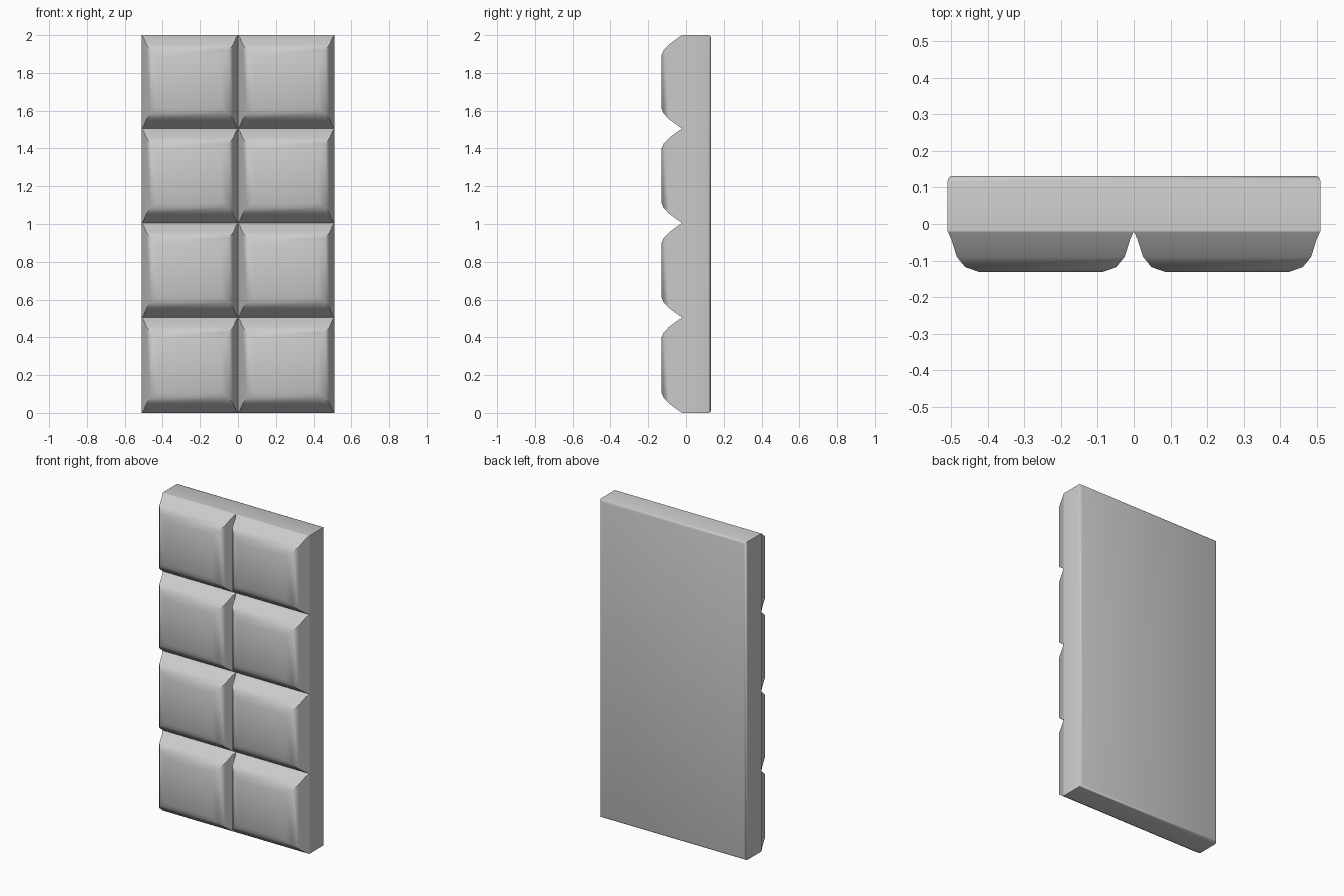
import bpy, bmesh, math

if "Cube" in bpy.data.objects:
    bpy.data.objects.remove(bpy.data.objects["Cube"])

HALF_W, HEIGHT, BACK, FRONT = 0.51, 2.0, 0.132, -0.02
# pillow edge profile: inset in x, inset in z, depth y
PROFILE = [(0, 0, FRONT), (0.010, 0.014, -0.042), (0.025, 0.050, -0.090),
           (0.048, 0.080, -0.118), (0.085, 0.110, -0.131)]


def finish(bm, name, angle):
    bmesh.ops.recalc_face_normals(bm, faces=bm.faces)
    mesh = bpy.data.meshes.new(name)
    bm.to_mesh(mesh)
    bm.free()
    obj = bpy.data.objects.new(name, mesh)
    bpy.context.collection.objects.link(obj)
    bpy.ops.object.select_all(action='DESELECT')
    bpy.context.view_layer.objects.active = obj
    obj.select_set(True)
    bpy.ops.object.shade_smooth_by_angle(angle=math.radians(angle))
    return obj


# flat slab behind the squares, with a softened back rim
bm = bmesh.new()
bmesh.ops.create_cube(bm, size=1)
for v in bm.verts:
    v.co.x *= 2 * HALF_W
    v.co.y = BACK if v.co.y > 0 else FRONT
    v.co.z = HEIGHT if v.co.z > 0 else 0
rim = [e for e in bm.edges if all(v.co.y > 0 for v in e.verts)]
bmesh.ops.bevel(bm, geom=rim, offset=0.013, segments=2, profile=0.5, affect='EDGES')
finish(bm, "bar_slab", 50)


def pillow(name, x0, x1, z0, z1):
    bm = bmesh.new()
    rings = []
    for dx, dz, y in PROFILE:
        corners = [(x0 + dx, z0 + dz), (x1 - dx, z0 + dz),
                   (x1 - dx, z1 - dz), (x0 + dx, z1 - dz)]
        rings.append([bm.verts.new((x, y, z)) for x, z in corners])
    for a, b in zip(rings, rings[1:]):
        for i in range(4):
            j = (i + 1) % 4
            bm.faces.new((a[i], a[j], b[j], b[i]))
    bm.faces.new(rings[-1])
    bm.faces.new(rings[0][::-1])
    finish(bm, name, 60)


# two columns by four rows of raised squares
z_lines = [0, 0.505, 1.005, 1.505, HEIGHT]
for r in range(4):
    for c, x0 in enumerate((-HALF_W, 0)):
        pillow(f"square_{r + 1}_{c + 1}", x0, x0 + HALF_W, z_lines[r], z_lines[r + 1])
